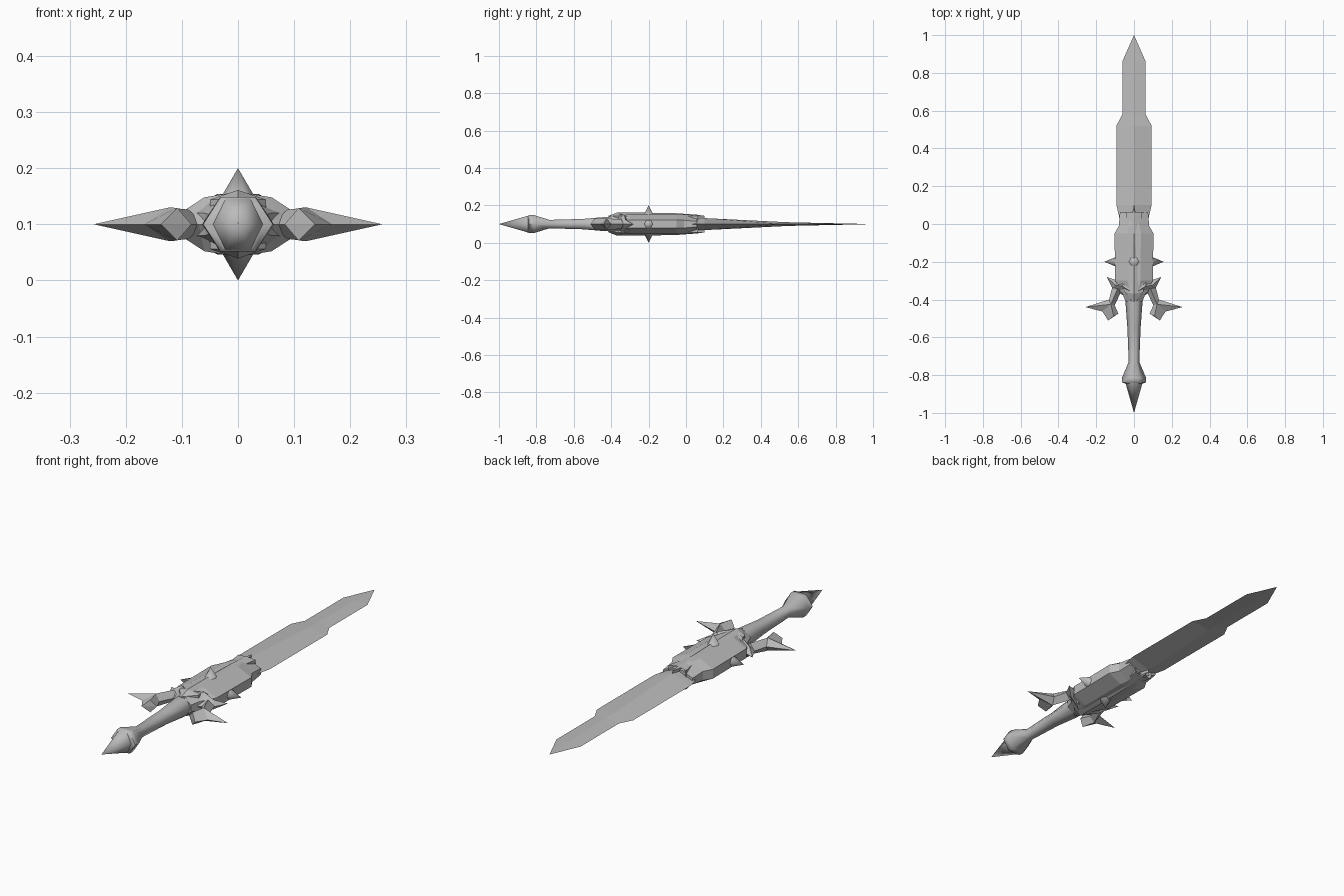
import bpy, bmesh, math
from mathutils import Matrix

if "Cube" in bpy.data.objects:
    bpy.data.objects.remove(bpy.data.objects["Cube"])

MID = 0.1  # height of the sword's central plane
steel = bpy.data.materials.new("grey steel")
steel.use_nodes = True
GREY = (0.5, 0.5, 0.5, 1)
steel.diffuse_color = GREY
steel.node_tree.nodes["Principled BSDF"].inputs["Base Color"].default_value = GREY


def finish(name, bm, matrix=None, smooth=0):
    bmesh.ops.remove_doubles(bm, verts=bm.verts, dist=1e-5)
    bmesh.ops.recalc_face_normals(bm, faces=bm.faces)
    if matrix:
        bm.transform(matrix)
    bm.transform(Matrix.Translation((0, 0, MID)))
    mesh = bpy.data.meshes.new(name)
    bm.to_mesh(mesh)
    bm.free()
    mesh.materials.append(steel)
    if smooth:
        mesh.shade_smooth()
        mesh.set_sharp_from_angle(angle=math.radians(smooth))
    obj = bpy.data.objects.new(name, mesh)
    bpy.context.collection.objects.link(obj)
    return obj


def loft(name, rings, section, matrix=None, smooth=0):
    """Skin a section along y; each ring is (y, x radius, z radius)."""
    bm = bmesh.new()
    loops = [[bm.verts.new((sx * rx, y, sz * rz)) for sx, sz in section]
             for y, rx, rz in rings]
    n = len(section)
    for a, b in zip(loops, loops[1:]):
        for i in range(n):
            j = (i + 1) % n
            bm.faces.new((a[i], a[j], b[j], b[i]))
    bm.faces.new(loops[0])
    bm.faces.new(loops[-1])
    return finish(name, bm, matrix, smooth)


def ridged(name, outline, ridge, base=0.0, side=1, smooth=0):
    """Two-sided plate rising from an outline (x, y, ridge index) to a ridge (x, y, height)."""
    bm = bmesh.new()
    edges = []
    n = len(outline)
    for s in (1, -1):
        rim = [bm.verts.new((x * side, y, s * base)) for x, y, _ in outline]
        top = [bm.verts.new((x * side, y, s * h)) for x, y, h in ridge]
        edges.append(rim)
        for i in range(n):
            j = (i + 1) % n
            a, b = top[outline[i][2]], top[outline[j][2]]
            bm.faces.new((rim[i], rim[j], a) if a is b else (rim[i], rim[j], b, a))
    if base:
        up, low = edges
        for i in range(n):
            j = (i + 1) % n
            bm.faces.new((up[i], up[j], low[j], low[i]))
    return finish(name, bm, None, smooth)


def symmetric(half):
    return half + [(-x, y, r) for x, y, r in reversed(half) if x > 0]


hexagon = [(math.cos(k * math.pi / 3), math.sin(k * math.pi / 3)) for k in range(6)]
hull = [(1, -.4), (1, .4), (.35, 1), (-.35, 1), (-1, .4), (-1, -.4), (-.35, -1), (.35, -1)]

# Blade with a stepped edge and a low central ridge
ridged("blade",
       symmetric([(0, 1, 0), (.062, .86, 0), (.062, .58, 1), (.093, .52, 2),
                  (.093, .1, 3), (.07, 0, 4)]),
       [(0, .86, .003), (0, .58, .009), (0, .52, .011), (0, .1, .032), (0, 0, .038)])

# Grip, flared pommel and end spike
loft("grip", [(-.36, .045, .045), (-.43, .044, .044), (-.55, .035, .032), (-.73, .028, .026),
              (-.815, .064, .056), (-.84, .062, .056), (-.845, .045, .045)],
     hexagon, smooth=65)
loft("pommel_spike", [(-.835, .047, .055), (-1, 0, 0)], hexagon, smooth=65)

# Guard body around the blade root
loft("guard_body", [(-.41, .045, .04), (-.37, .06, .05), (-.3, .1, .054), (-.05, .103, .054),
                    (-.01, .08, .052), (.06, .075, .036)], hull)

# Raised crest along the guard, ending in two small horns and a point
ridged("guard_crest",
       symmetric([(0, .1, 0), (.014, .04, 0), (.045, .065, 0), (.024, -.05, 1), (.03, -.15, 2),
                  (.045, -.27, 2), (.05, -.36, 3), (0, -.415, 3)]),
       [(0, .06, .05), (0, -.05, .058), (0, -.2, .061), (0, -.37, .061)], base=.044)

# Four spikes crossing the guard
for label, angle, axis, start, radius, tip in (
        ("upper", 90, 'X', .035, .038, .1), ("lower", -90, 'X', .035, .038, .1),
        ("left", -90, 'Z', .08, .032, .157), ("right", 90, 'Z', .08, .032, .157)):
    place = Matrix.Translation((0, -.2, 0)) @ Matrix.Rotation(math.radians(angle), 4, axis)
    loft(label + "_spike", [(start, radius, radius), (tip, 0, 0)], hexagon, place, smooth=65)

for label, side in (("left", 1), ("right", -1)):
    # Swept wing pointing toward the blade
    ridged(label + "_wing",
           [(0, -.413, 0), (.07, -.37, 1), (.112, -.345, 2), (.145, -.28, 2),
            (.088, -.3, 1), (.08, -.24, 1), (0, -.2, 0)],
           [(0, -.37, .058), (.06, -.33, .048), (.1, -.322, .022)], side=side)
    # Hooked arm with an outward barb and a blunt end
    ridged(label + "_arm",
           [(.06, -.34, 0), (.115, -.335, 0), (.132, -.4, 1), (.257, -.44, 1),
            (.168, -.463, 1), (.137, -.51, 2), (.083, -.475, 2), (.102, -.43, 1)],
           [(.088, -.345, .026), (.122, -.425, .03), (.108, -.488, .029)], side=side)
